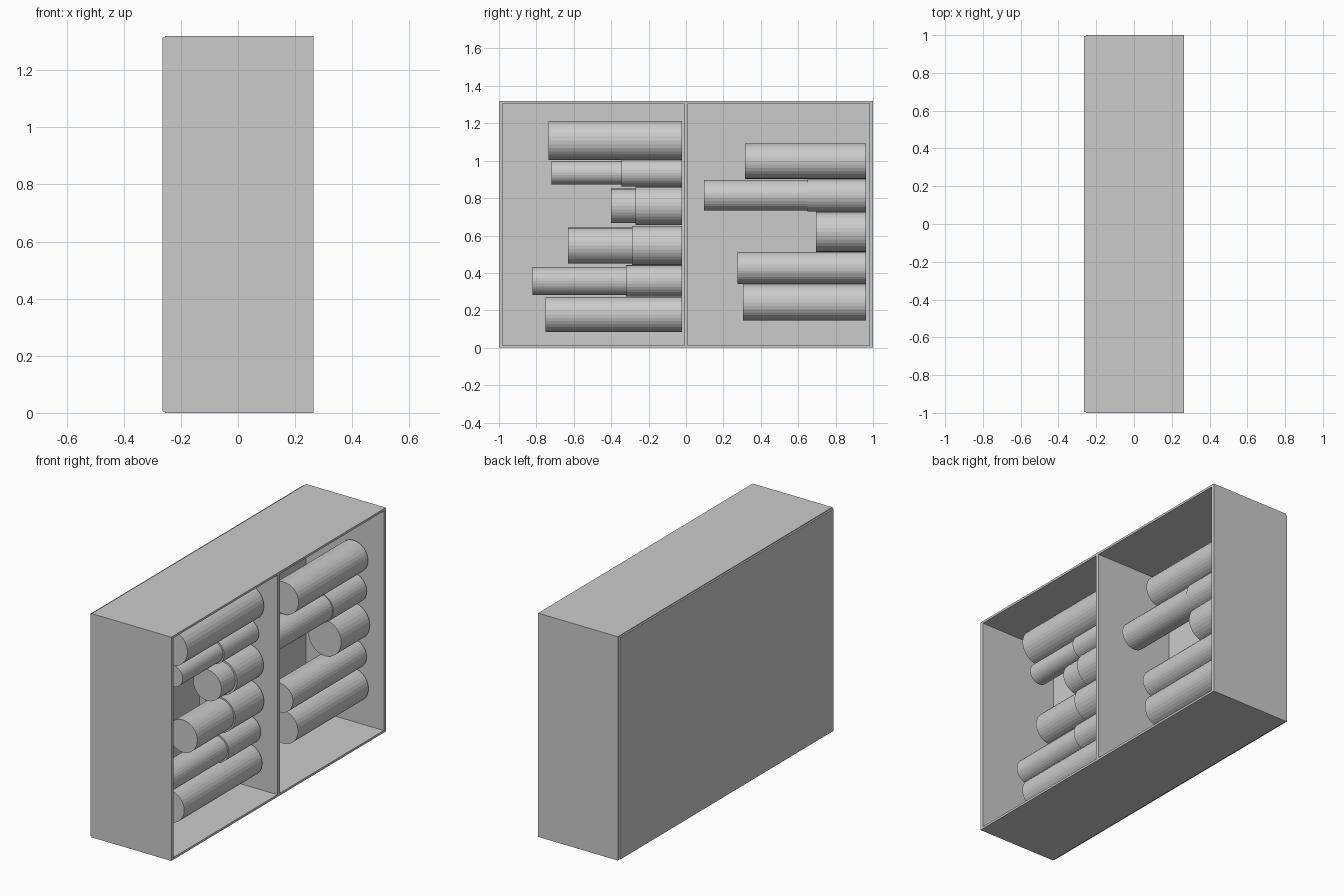
import bpy
from math import pi

cube = bpy.data.objects.get("Cube")
if cube:
    bpy.data.objects.remove(cube, do_unlink=True)

grey = bpy.data.materials.new("light grey")
grey.use_nodes = True
colour = (0.6, 0.6, 0.6, 1)
grey.diffuse_color = colour
grey.node_tree.nodes["Principled BSDF"].inputs["Base Color"].default_value = colour


def board(name, low, high):
    """Box spanning two opposite corners."""
    bpy.ops.mesh.primitive_cube_add(size=1, location=[(a + b) / 2 for a, b in zip(low, high)])
    ob = bpy.context.object
    ob.name = name
    ob.scale = [b - a for a, b in zip(low, high)]
    bpy.ops.object.transform_apply(location=False, rotation=False, scale=True)
    ob.data.materials.append(grey)


def roll(name, start, end, z, radius):
    """Faceted cylinder lying along y."""
    bpy.ops.mesh.primitive_cylinder_add(vertices=32, radius=radius, depth=end - start,
                                        location=(ROLL_X, (start + end) / 2, z),
                                        rotation=(pi / 2, 0, 0))
    ob = bpy.context.object
    ob.name = name
    ob.data.materials.append(grey)


# Open-sided case
BACK, FRONT, HEIGHT = -0.255, 0.265, 1.32
WALL, SLAB = 0.02, 0.013
ROLL_X = 0.08
board("bottom_board", (BACK, -1, 0), (FRONT, 1, SLAB))
board("top_board", (BACK, -1, HEIGHT - SLAB), (FRONT, 1, HEIGHT))
board("front_end_wall", (BACK, -1, SLAB), (FRONT, WALL - 1, HEIGHT - SLAB))
board("rear_end_wall", (BACK, 1 - WALL, SLAB), (FRONT, 1, HEIGHT - SLAB))
board("divider", (BACK, -0.011, SLAB), (FRONT, 0.011, HEIGHT - SLAB))
board("back_panel", (-0.265, -0.995, 0.005), (BACK, 0.995, HEIGHT - 0.005))
board("back_lining", (BACK, WALL - 1, SLAB), (-0.242, 1 - WALL, HEIGHT - SLAB))

# Stacked rolls in each bay: start, height, radius, then optional sleeve start and radius
bays = {
    "front_bay": (-0.022, [
        (-0.735, 1.108, 0.105),
        (-0.72, 0.935, 0.063, -0.345, 0.072),
        (-0.40, 0.758, 0.092, -0.27, 0.103),
        (-0.63, 0.546, 0.096, -0.29, 0.105),
        (-0.82, 0.357, 0.075, -0.32, 0.084),
        (-0.75, 0.178, 0.094)]),
    "rear_bay": (0.962, [
        (0.315, 0.998, 0.095),
        (0.095, 0.815, 0.082, 0.65, 0.087),
        (0.695, 0.62, 0.107),
        (0.275, 0.427, 0.086),
        (0.305, 0.243, 0.098)]),
}
for bay, (end, rolls) in bays.items():
    for i, (start, z, radius, *sleeve) in enumerate(rolls, 1):
        roll(f"{bay}_roll_{i}", start, sleeve[0] if sleeve else end, z, radius)
        if sleeve:
            roll(f"{bay}_sleeve_{i}", sleeve[0], end, z, sleeve[1])
